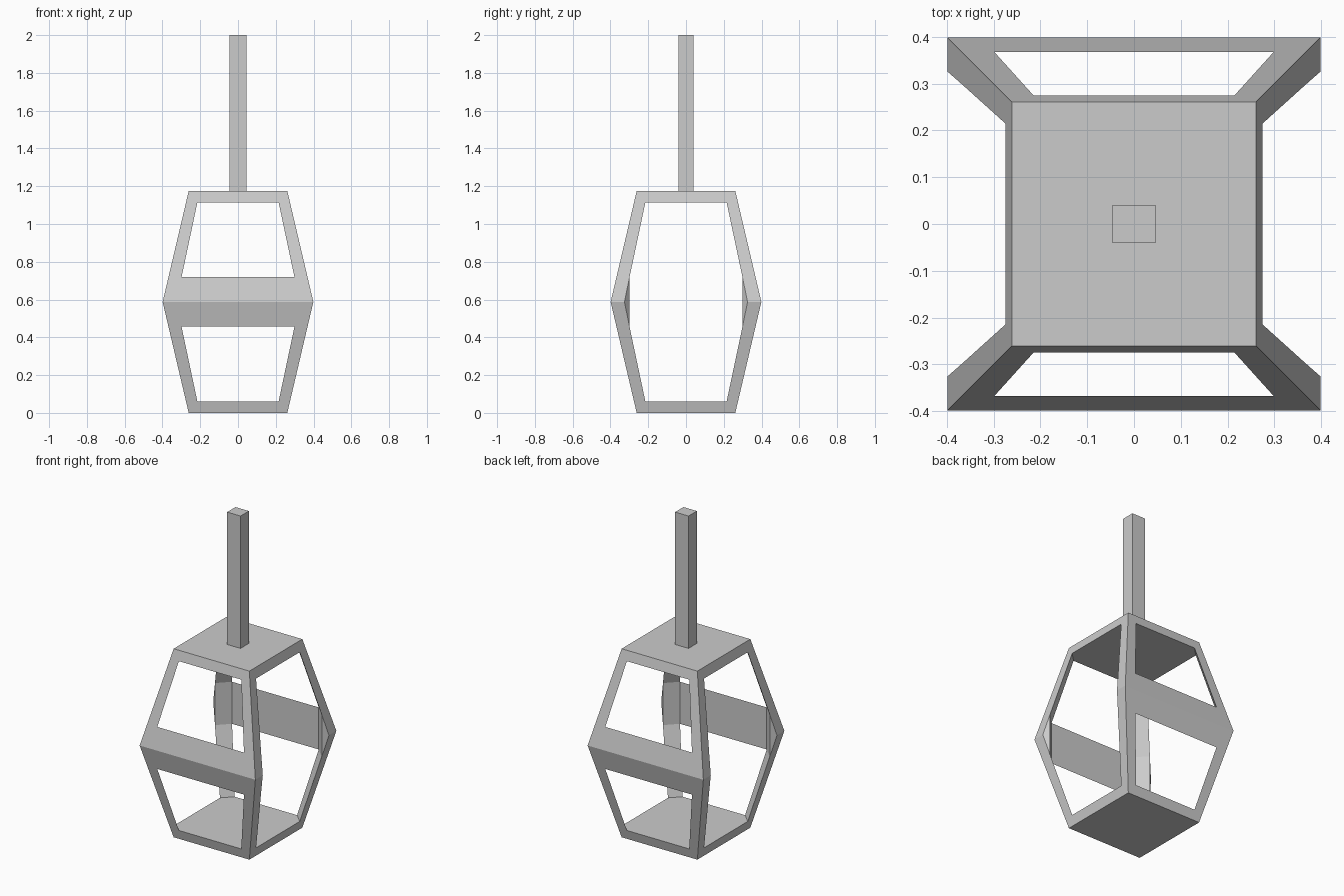
import bpy, bmesh
from itertools import product
from mathutils import Vector

if "Cube" in bpy.data.objects:
    bpy.data.objects.remove(bpy.data.objects["Cube"])


def finish(name, bm):
    bmesh.ops.remove_doubles(bm, verts=bm.verts, dist=0.0005)
    bmesh.ops.recalc_face_normals(bm, faces=bm.faces)
    mesh = bpy.data.meshes.new(name)
    bm.to_mesh(mesh)
    bm.free()
    obj = bpy.data.objects.new(name, mesh)
    bpy.context.collection.objects.link(obj)
    return obj


# Lantern cage sizes: heights above the middle, and half widths
MID = 0.5875
T, t, s = 0.5875, 0.5275, 0.131         # plate top, plate underside, band edge
A, M = 0.261, 0.399                     # half width at plates and at middle


def outer(z):
    return M + (A - M) * z / T


c1, c2 = outer(t), outer(s)
w1, w2, w3 = 0.215, 0.299, 0.326        # opening half widths

# One eighth of the cage
eighth = [
    [(0, 0, T), (A, 0, T), (A, A, T), (0, A, T)],                             # plate outside
    [(0, 0, t), (c1, 0, t), (c1, w1, t), (w1, c1, t), (0, c1, t)],            # plate inside
    [(0, A, T), (A, A, T), (w1, c1, t), (0, c1, t)],                          # rim, y side
    [(A, 0, T), (A, A, T), (c1, w1, t), (c1, 0, t)],                          # rim, x side
    [(A, A, T), (M, M, 0), (w2, c2, s), (w1, c1, t)],                         # post, y side
    [(A, A, T), (c1, w1, t), (c2, w2, s), (M, w3, 0), (M, M, 0)],             # post, x side
    [(w1, c1, t), (c1, w1, t), (c2, w2, s), (w2, c2, s)],                     # post inside
    [(w2, c2, s), (c2, w2, s), (c2, w2, 0), (w2, c2, 0)],                     # post inside, middle
    [(c2, w2, s), (M, w3, 0), (c2, w2, 0)],                                   # post inner cheek
    [(0, c2, s), (w2, c2, s), (M, M, 0), (0, M, 0)],                          # band outside
    [(0, c2, s), (w2, c2, s), (w2, c2, 0), (0, c2, 0)],                       # band inside
]
bm = bmesh.new()
for sx, sy, sz in product((1, -1), repeat=3):
    for face in eighth:
        bm.faces.new([bm.verts.new((x * sx, y * sy, MID + z * sz)) for x, y, z in face])
finish("lantern_cage", bm)

# Upright handle
bm = bmesh.new()
bmesh.ops.create_cube(bm, size=1)
bmesh.ops.scale(bm, vec=Vector((0.092, 0.082, 2 - 2 * MID)), verts=bm.verts)
bmesh.ops.translate(bm, vec=Vector((0, 0, 1 + MID)), verts=bm.verts)
finish("handle", bm)
